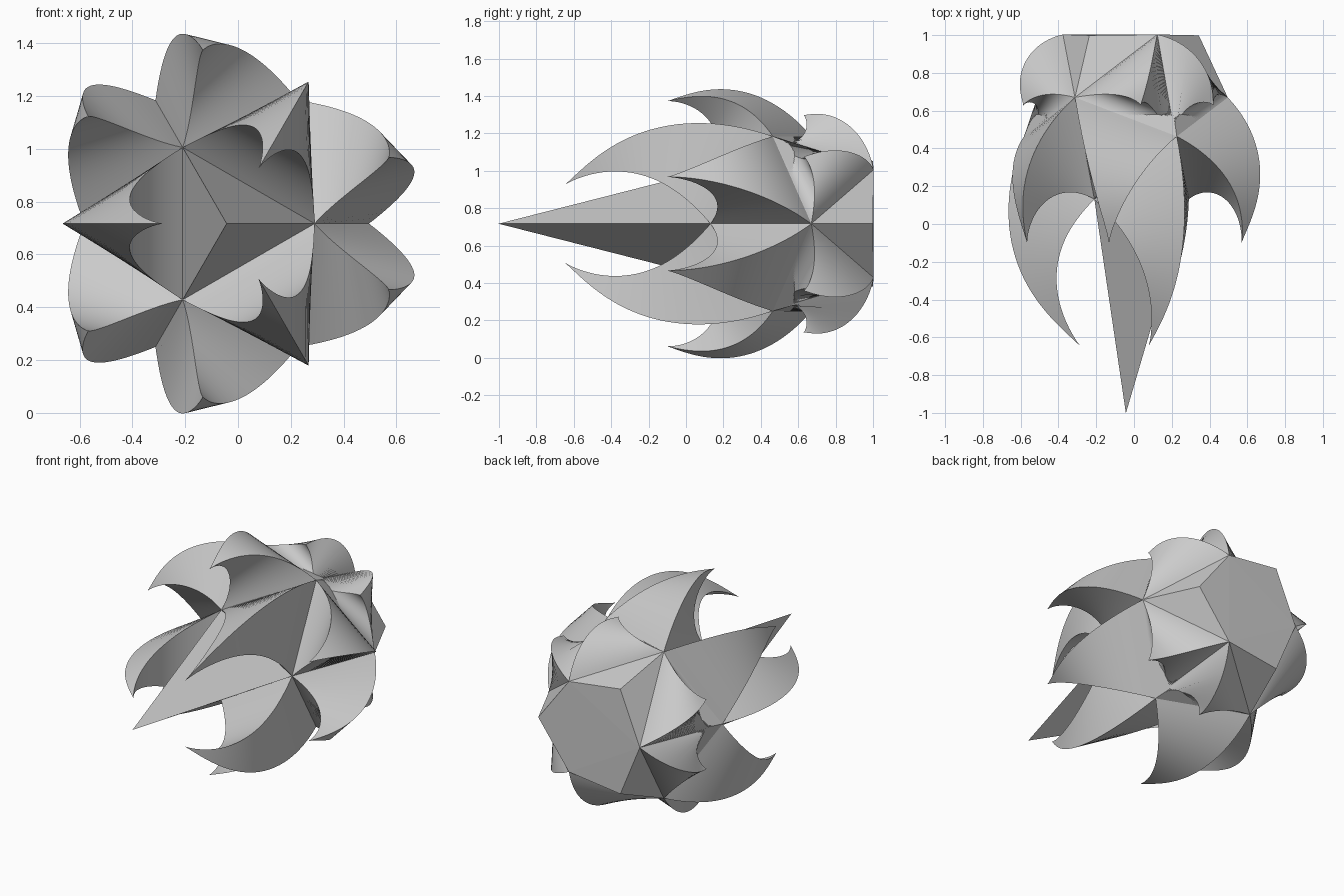
import bpy, bmesh, math
from mathutils import Vector, Matrix

cube = bpy.data.objects.get("Cube")
if cube:
    bpy.data.objects.remove(cube, do_unlink=True)

CENTRE = Vector((-0.043, 0.567, 0.717))
FRONT = Vector((0, -1, 0))
STEPS = 28

grey = bpy.data.materials.new("plain_grey")
grey.use_nodes = True
colour = (0.6, 0.6, 0.6, 1)
grey.diffuse_color = colour
grey.node_tree.nodes["Principled BSDF"].inputs["Base Color"].default_value = colour


def finish(bm, name):
    """Turn a bmesh into a grey object with sharp ridges."""
    bmesh.ops.recalc_face_normals(bm, faces=bm.faces)
    mesh = bpy.data.meshes.new(name)
    bm.to_mesh(mesh)
    mesh.materials.append(grey)
    obj = bpy.data.objects.new(name, mesh)
    bpy.context.collection.objects.link(obj)
    bpy.ops.object.select_all(action='DESELECT')
    obj.select_set(True)
    bpy.context.view_layer.objects.active = obj
    bpy.ops.object.shade_smooth_by_angle(angle=math.radians(25))
    return obj


def horn(corners, middle, normal, length, curved, name):
    """Three-sided horn on a face, bending a quarter turn to the front."""
    toward = FRONT - normal * FRONT.dot(normal)
    if curved:
        toward.normalize()
        chord = (normal + toward).normalized() * length
        bulge = (normal - toward).normalized() * length * 0.185
        axis = normal.cross(toward)
    bm = bmesh.new()
    rings = []
    steps = STEPS if curved else 1
    for i in range(steps):
        t = i / steps
        centre, turn = middle, Matrix.Identity(3)
        if curved:
            centre = middle + chord * t + bulge * 4 * t * (1 - t)
            turn = Matrix.Rotation(math.pi / 2 * t, 3, axis)
        size = (1 - t) ** 1.25
        rings.append([bm.verts.new(centre + turn @ (c - middle) * size)
                      for c in corners])
    tip = bm.verts.new(middle + (chord if curved else normal * length))
    for a, b in zip(rings, rings[1:]):
        for k in range(3):
            j = (k + 1) % 3
            bm.faces.new((a[k], a[j], b[j], b[k]))
    for k in range(3):
        bm.faces.new((rings[-1][k], rings[-1][(k + 1) % 3], tip))
    bm.faces.new(rings[0][::-1])
    finish(bm, name)
    bm.free()


# Twenty-sided core, turned so that one face looks to the front
core = bmesh.new()
bmesh.ops.create_icosphere(core, subdivisions=1, radius=0.549)
core.faces.ensure_lookup_table()
core.normal_update()
face = core.faces[0]
back = -face.normal.copy()
side = (face.verts[0].co - face.calc_center_median()).normalized()
turn = Matrix((side, back, side.cross(back)))
for v in core.verts:
    v.co = turn @ v.co + CENTRE
core.normal_update()
finish(core, "core")

# Horns: facing toward the front, length, curved or straight, name
KINDS = [(1, 1.133, False, "front_spike"), (0.745, 0.89, True, "inner_claw"),
         (0.333, 0.58, True, "outer_claw"), (-0.333, 0.195, True, "rear_claw"),
         (-0.745, 0.143, False, "rear_point")]
for f in core.faces:
    normal = f.normal.copy()
    for facing, length, curved, name in KINDS:
        if abs(normal.dot(FRONT) - facing) < 0.1:
            horn([v.co.copy() for v in f.verts], f.calc_center_median(),
                 normal, length, curved, name)
core.free()
